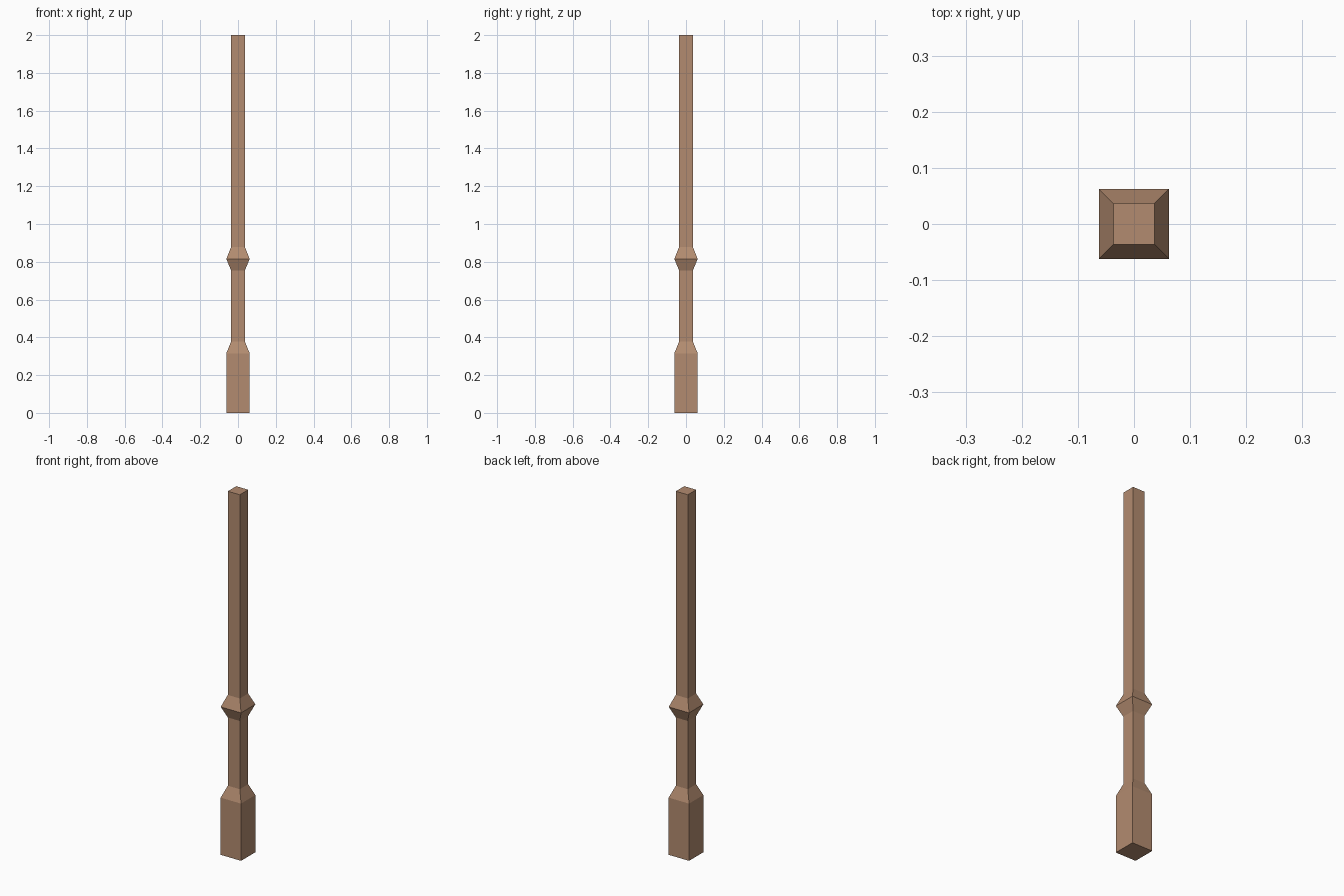
import bpy, bmesh

if "Cube" in bpy.data.objects:
    bpy.data.objects.remove(bpy.data.objects["Cube"])

# Square post profile: (height, half width)
PROFILE = [(0, 0.062), (0.315, 0.062), (0.378, 0.0365), (0.754, 0.0365),
           (0.815, 0.062), (0.878, 0.0365), (2.0, 0.0365)]

wood = bpy.data.materials.new("wood")
wood.diffuse_color = (0.45, 0.26, 0.16, 1)
wood.use_nodes = True
wood.node_tree.nodes["Principled BSDF"].inputs["Base Color"].default_value = wood.diffuse_color

# Stack square rings and bridge them into one closed post
bm = bmesh.new()
rings = []
for z, w in PROFILE:
    rings.append([bm.verts.new((sx * w, sy * w, z))
                  for sx, sy in ((-1, -1), (1, -1), (1, 1), (-1, 1))])
for lo, hi in zip(rings, rings[1:]):
    for i in range(4):
        j = (i + 1) % 4
        bm.faces.new((lo[i], lo[j], hi[j], hi[i]))
bm.faces.new(rings[0][::-1])
bm.faces.new(rings[-1])

mesh = bpy.data.meshes.new("post")
bm.to_mesh(mesh)
bm.free()
mesh.materials.append(wood)
post = bpy.data.objects.new("post", mesh)
bpy.context.collection.objects.link(post)
